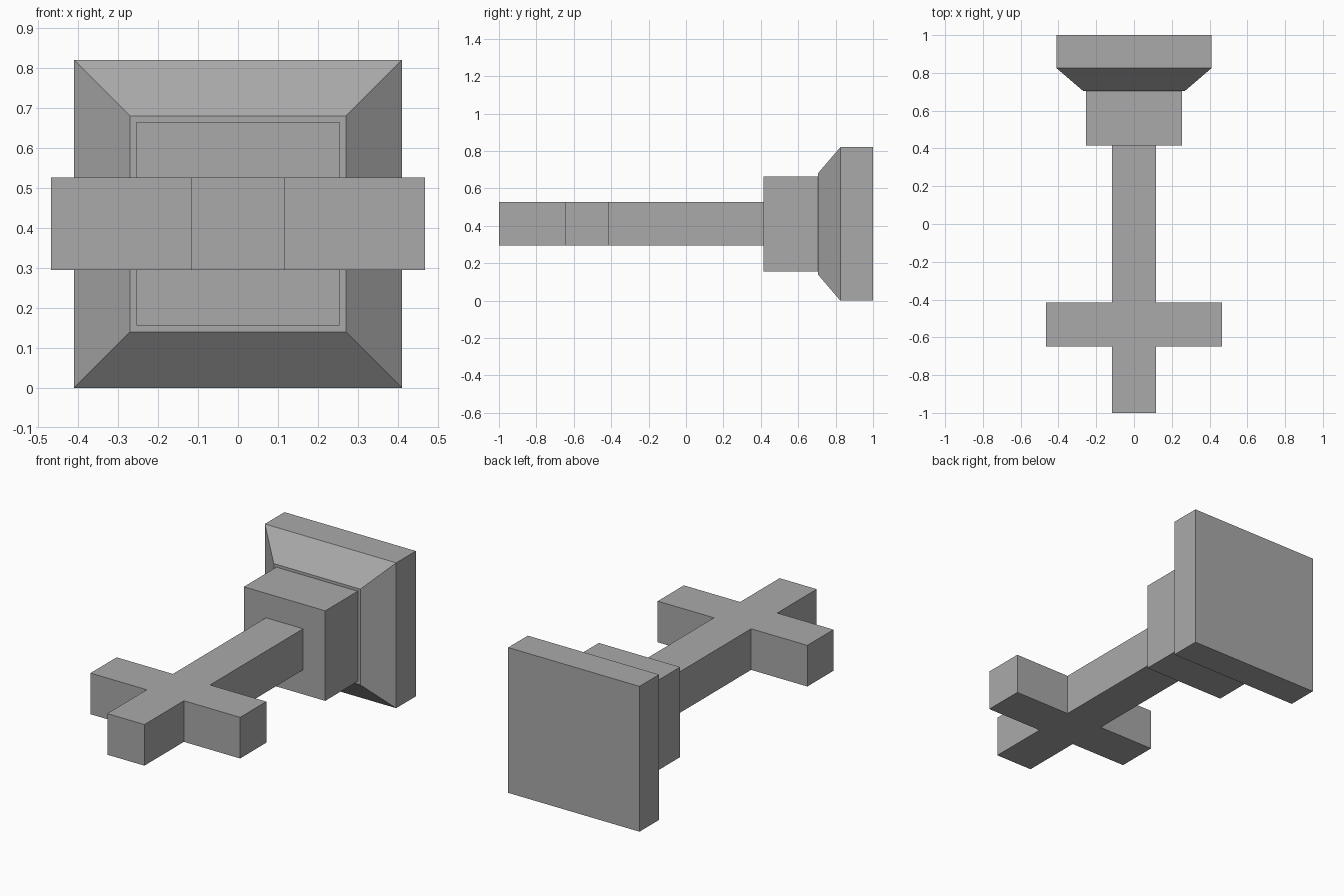
import bpy, bmesh

if "Cube" in bpy.data.objects:
    bpy.data.objects.remove(bpy.data.objects["Cube"])

MID_Z = 0.41  # height of the central axis, which runs along y

grey = bpy.data.materials.new("plain grey")
grey.diffuse_color = (0.40, 0.40, 0.40, 1)
grey.use_nodes = True
grey.node_tree.nodes["Principled BSDF"].inputs["Base Color"].default_value = grey.diffuse_color


def finish(name, bm):
    bmesh.ops.recalc_face_normals(bm, faces=bm.faces)
    mesh = bpy.data.meshes.new(name)
    bm.to_mesh(mesh)
    bm.free()
    mesh.materials.append(grey)
    obj = bpy.data.objects.new(name, mesh)
    bpy.context.collection.objects.link(obj)
    return obj


def square_loft(name, sections):
    """Solid through square sections (y, half width) along the axis."""
    bm = bmesh.new()
    rings = [[bm.verts.new((sx * h, y, MID_Z + sz * h))
              for sx, sz in ((-1, -1), (1, -1), (1, 1), (-1, 1))]
             for y, h in sections]
    for a, b in zip(rings, rings[1:]):
        for i in range(4):
            j = (i + 1) % 4
            bm.faces.new((a[i], a[j], b[j], b[i]))
    bm.faces.new(rings[0])
    bm.faces.new(rings[-1])
    return finish(name, bm)


# Wide foot plate with its sloped shoulder
square_loft("base_plate", [(0.705, 0.27), (0.825, 0.41), (1.0, 0.41)])

# Square collar between base and shaft
square_loft("collar", [(0.415, 0.254), (0.705, 0.254)])

# Cross: half outline mirrored in x, extruded upward
half = [(0.116, 0.415), (0.116, -0.415), (0.467, -0.415),
        (0.467, -0.648), (0.116, -0.648), (0.116, -1.0)]
outline = half + [(-x, y) for x, y in reversed(half)]
bm = bmesh.new()
face = bm.faces.new([bm.verts.new((x, y, MID_Z - 0.116)) for x, y in outline])
top = bmesh.ops.extrude_face_region(bm, geom=[face])["geom"]
bmesh.ops.translate(bm, vec=(0, 0, 0.232),
                    verts=[v for v in top if isinstance(v, bmesh.types.BMVert)])
# Keep the bottom face, which the extrusion may have removed
if not any(all(v.co.z < MID_Z for v in f.verts) for f in bm.faces):
    bmesh.ops.holes_fill(bm, edges=[e for e in bm.edges if e.is_boundary])
finish("cross", bm)
